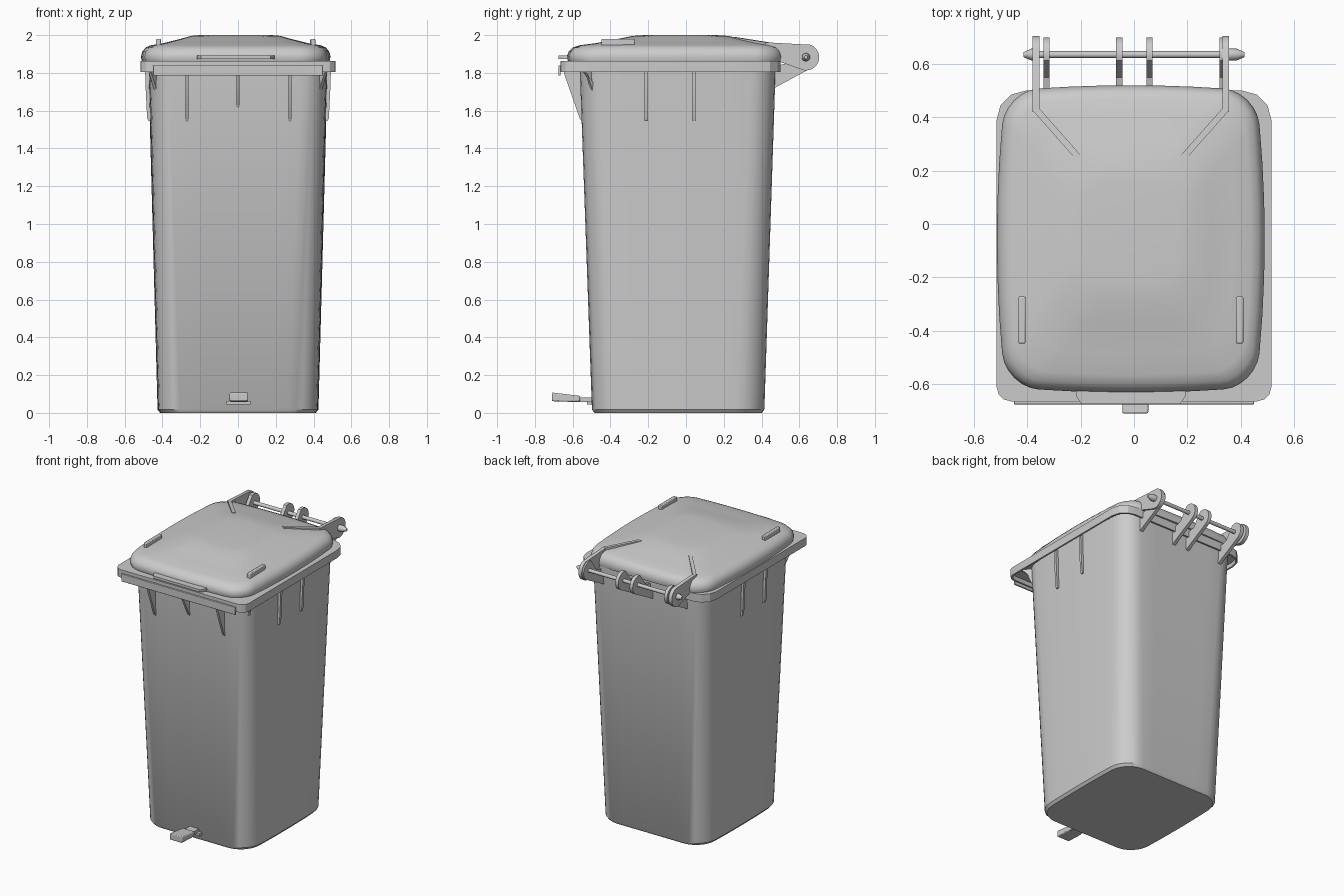
import bpy, bmesh
from math import sin, cos, pi, radians
from mathutils import Vector

if "Cube" in bpy.data.objects:
    bpy.data.objects.remove(bpy.data.objects["Cube"])

LX = -0.012          # the lid sits very slightly off centre


def make(name, verts, faces, angle=35):
    bm = bmesh.new()
    vs = [bm.verts.new(v) for v in verts]
    for f in faces:
        bm.faces.new([vs[i] for i in f])
    bmesh.ops.recalc_face_normals(bm, faces=bm.faces)
    me = bpy.data.meshes.new(name)
    bm.to_mesh(me)
    bm.free()
    ob = bpy.data.objects.new(name, me)
    bpy.context.collection.objects.link(ob)
    bpy.ops.object.select_all(action='DESELECT')
    ob.select_set(True)
    bpy.context.view_layer.objects.active = ob
    bpy.ops.object.shade_smooth_by_angle(angle=radians(angle))
    return ob


def outline(hw, y0, y1, rf, rb, z, bow=0.03, bowy=0.0, cx=0.0, n=6, m=6):
    """Rounded rectangle with separate front/back radii and bowed sides."""
    pts = []
    corners = [(hw - rf, y0 + rf, rf, -pi / 2), (hw - rb, y1 - rb, rb, 0),
               (-hw + rb, y1 - rb, rb, pi / 2), (-hw + rf, y0 + rf, rf, pi)]
    arcs = [[(x + r * cos(a + pi / 2 * i / n), y + r * sin(a + pi / 2 * i / n))
             for i in range(n + 1)] for x, y, r, a in corners]
    for k in range(4):
        pts += arcs[k]
        a, b = Vector(arcs[k][-1]), Vector(arcs[(k + 1) % 4][0])
        pts += [tuple(a.lerp(b, i / m)) for i in range(1, m)]
    cy, hh = (y0 + y1) / 2, (y1 - y0) / 2
    out = []
    for x, y in pts:
        u, v = x / hw, (y - cy) / hh
        out.append((cx + x * (1 + bow * (1 - v * v)) / (1 + bow),
                    cy + (y - cy) * (1 + bowy * (1 - u * u)) / (1 + bowy), z))
    return out


def loft(name, rings, angle=35):
    n = len(rings[0])
    faces = [[k * n + i, k * n + (i + 1) % n, (k + 1) * n + (i + 1) % n, (k + 1) * n + i]
             for k in range(len(rings) - 1) for i in range(n)]
    faces += [list(range(n)), list(range((len(rings) - 1) * n, len(rings) * n))]
    return make(name, [p for r in rings for p in r], faces, angle)


def prism(name, pts, vec):
    """Extrude a flat polygon, centred on its plane, along vec."""
    h = Vector(vec) / 2
    n = len(pts)
    vs = [Vector(p) - h for p in pts] + [Vector(p) + h for p in pts]
    faces = [[i, (i + 1) % n, n + (i + 1) % n, n + i] for i in range(n)]
    return make(name, vs, faces + [list(range(n)), list(range(n, 2 * n))])


def box(name, x0, x1, y0, y1, z0, z1, bevel=0.0):
    x = (x0 + x1) / 2
    ob = prism(name, [(x, y0, z0), (x, y1, z0), (x, y1, z1), (x, y0, z1)], (x1 - x0, 0, 0))
    if bevel:
        b = ob.modifiers.new("bevel", 'BEVEL')
        b.width, b.segments = bevel, 2
    return ob


def arc_yz(x, y, z, r, a0, a1, n=14):
    return [(x, y + r * cos(radians(a0 + (a1 - a0) * i / n)),
             z + r * sin(radians(a0 + (a1 - a0) * i / n))) for i in range(n + 1)]


# tapered body
loft("body", [
    outline(.412, -.485, .402, .14, .14, 0),
    outline(.426, -.498, .415, .15, .15, .018),
    outline(.475, -.563, .475, .13, .13, 1.84)])

# overhanging rim with a hollow skirt
loft("rim", [
    outline(.465, -.555, .47, .12, .12, 1.835, 0, n=3),
    outline(.503, -.652, .488, .05, .10, 1.835, 0, n=3),
    outline(.503, -.652, .488, .05, .10, 1.805, 0, n=3),
    outline(.515, -.665, .500, .055, .11, 1.805, 0, n=3),
    outline(.515, -.665, .500, .055, .11, 1.862, 0, n=3)], 25)
box("front_strip", -.45, .45, -.676, -.664, 1.785, 1.84, .003)

# domed lid
lid = [(.497, -.625, .515, .13, .13, 1.862), (.502, -.632, .520, .13, .13, 1.885),
       (.495, -.622, .513, .13, .13, 1.912), (.478, -.600, .497, .12, .12, 1.934),
       (.450, -.565, .470, .12, .12, 1.946), (.385, -.480, .410, .12, .12, 1.957),
       (.300, -.370, .310, .12, .12, 1.978), (.235, -.280, .220, .11, .11, 1.996),
       (.190, -.220, .160, .10, .10, 2.0)]
loft("lid", [outline(*r, bow=.07, bowy=.04, cx=LX) for r in lid], 50)

# lid front grip lip
prism("lid_grip", [(LX - .205, -.59, 1.882), (LX - .205, -.645, 1.882), (LX - .185, -.674, 1.882),
                   (LX + .185, -.674, 1.882), (LX + .205, -.645, 1.882), (LX + .205, -.59, 1.882)],
      (0, 0, .018))

for s, side in ((-1, "left"), (1, "right")):
    # raised bars on the lid
    x = LX + s * .408
    box(f"lid_bar_{side}", x - .0135, x + .0135, -.448, -.272, 1.93, 1.98, .005)
    # hinge arm and the diagonal rib that carries it onto the lid
    x = LX + s * .356
    prism(f"hinge_arm_{side}", [(x, .45, 1.875), (x, .42, 1.90), (x, .42, 1.962)]
          + arc_yz(x, .635, 1.883, .07, 70, -100), (.026, 0, 0))
    a, b = Vector((x, .43, 0)), Vector((LX + s * .195, .248, 0))
    d = (b - a).normalized()
    z = Vector((0, 0, 1))
    prism(f"lid_rib_{side}", [a + z * 1.90, b + z * 1.93, b + z * 1.991, a + z * 1.962],
          (-d.y * .024, d.x * .024, 0))
    # side ribs under the rim
    for i, y in enumerate((-.21, .04)):
        prism(f"side_rib_{side}_{i}", [(s * .44, y, 1.83), (s * .492, y, 1.83), (s * .490, y, 1.74),
                                       (s * .481, y, 1.56), (s * .474, y, 1.545), (s * .44, y, 1.545)],
              (0, .018, 0))
    # corner gusset
    prism(f"corner_gusset_{side}", [(s * .39, -.44, 1.83), (s * .475, -.56, 1.83),
                                    (s * .462, -.525, 1.79), (s * .425, -.49, 1.67),
                                    (s * .39, -.44, 1.67)], (.014, s * .01, 0))

# front gussets
for i, (x, z) in enumerate(((-.27, 1.54), (0, 1.61), (.275, 1.54))):
    prism(f"front_gusset_{i}", [(x, -.53, 1.83), (x, -.652, 1.83), (x, -.645, 1.795),
                                (x, -.563, z + .02), (x, -.55, z), (x, -.53, z)], (.016, 0, 0))

# hinge lugs on the back of the body
for i, x in enumerate((-.328, -.056, .058, .332)):
    prism(f"hinge_lug_{i}", [(x, .45, 1.71), (x, .45, 1.83), (x, .55, 1.855)]
          + arc_yz(x, .635, 1.883, .064, 110, -65), (.024, 0, 0))


# hinge rod with tapered end caps
def turned(name, profile, n=16):
    return loft(name, [[(x, .635 + r * cos(2 * pi * i / n), 1.883 + r * sin(2 * pi * i / n))
                        for i in range(n)] for x, r in profile])


turned("hinge_rod", [(-.395, .013), (.395, .013)])
for s, side in ((-1, "left"), (1, "right")):
    turned(f"rod_cap_{side}", [(s * .355, .022), (s * .385, .022), (s * .415, .009)])

# foot pedal
box("pedal_bracket", -.06, .065, -.525, -.47, .045, .062)
box("pedal_stem", -.03, .04, -.60, -.47, .058, .082)
p = prism("pedal", [(.005, -.71, .062), (.005, -.60, .058), (.005, -.56, .062),
                    (.005, -.56, .09), (.005, -.71, .108)], (.098, 0, 0))
b = p.modifiers.new("bevel", 'BEVEL')
b.width, b.segments = .006, 2
